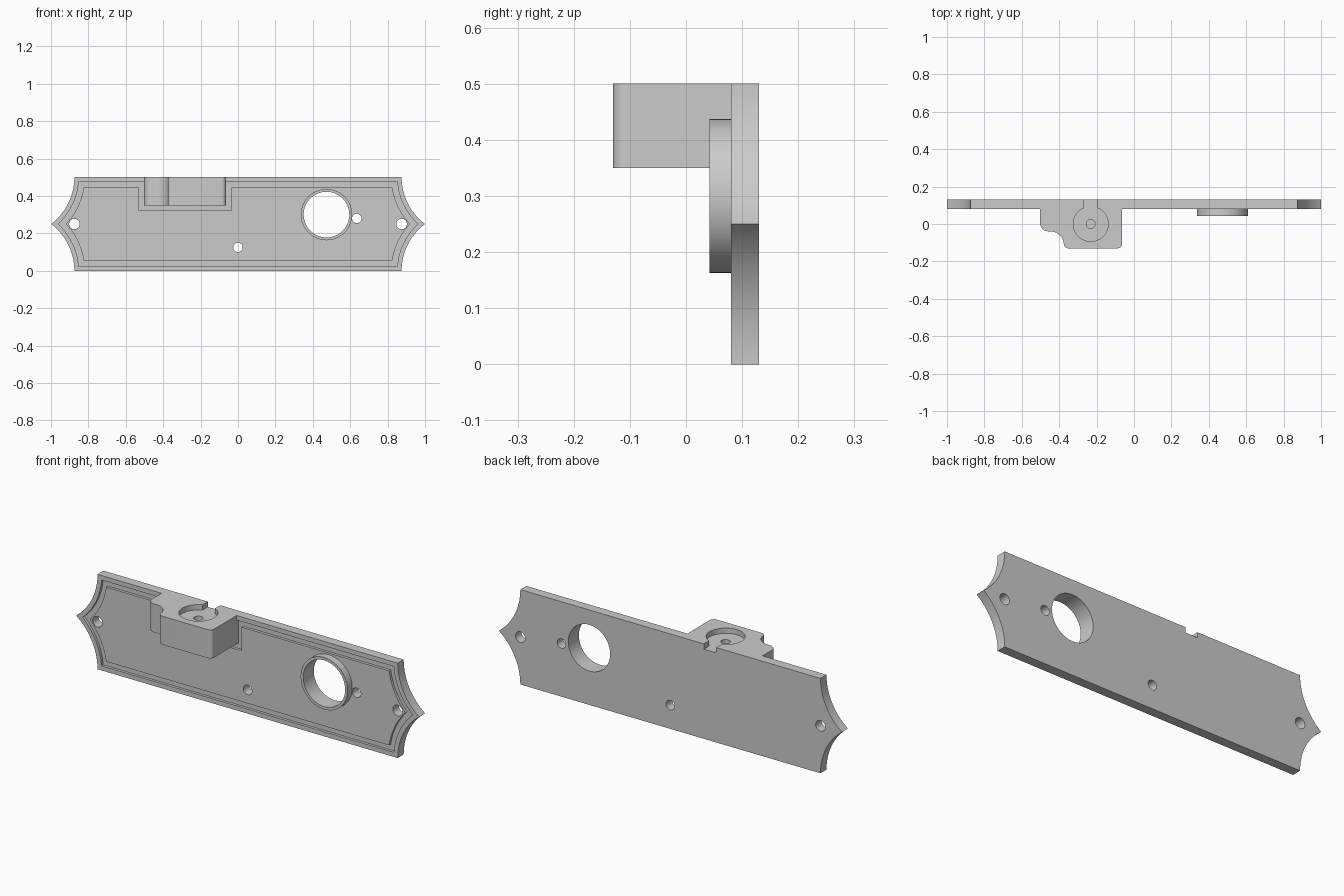
import bpy, bmesh
from math import sin, cos, pi, asin

if "Cube" in bpy.data.objects:
    bpy.data.objects.remove(bpy.data.objects["Cube"], do_unlink=True)

grey = bpy.data.materials.new("light grey")
grey.use_nodes = True
grey.diffuse_color = (0.6, 0.6, 0.6, 1)
grey.node_tree.nodes["Principled BSDF"].inputs["Base Color"].default_value = grey.diffuse_color

FRONT, BACK, TOP, MID = 0.08, 0.13, 0.5, 0.25


def arc(cx, cy, r, a0, a1, n=12):
    """Points on an arc, angles in units of pi."""
    angles = [pi * (a0 + (a1 - a0) * i / n) for i in range(n + 1)]
    return [(cx + r * cos(a), cy + r * sin(a)) for a in angles]


def circle(cx, cy, r, n=64):
    return arc(cx, cy, r, 0, 2, n)[:-1]


def outline(d, notch=()):
    """Plate outline inset by d: pointed ends made of concave arcs."""
    r = 0.3125 + d
    lower = arc(1.1875, 0, r, 1 - asin(d / r) / pi, 1 - asin(MID / r) / pi, 20)
    right = lower + [(x, TOP - z) for x, z in lower[-2::-1]]
    return right + list(notch) + [(-x, TOP - z) for x, z in right]


def finish(name, bm):
    bmesh.ops.recalc_face_normals(bm, faces=bm.faces)
    mesh = bpy.data.meshes.new(name)
    bm.to_mesh(mesh)
    bm.free()
    mesh.materials.append(grey)
    ob = bpy.data.objects.new(name, mesh)
    bpy.context.collection.objects.link(ob)
    return ob


def prism(name, pts, lo, hi, axis):
    """Extrude a 2D profile along y (front profile) or z (plan profile)."""
    place = (lambda p, d: (p[0], d, p[1])) if axis == "y" else (lambda p, d: (p[0], p[1], d))
    bm = bmesh.new()
    a, b = [[bm.verts.new(place(p, d)) for p in pts] for d in (lo, hi)]
    bm.faces.new(a)
    bm.faces.new(b)
    for i in range(len(pts)):
        bm.faces.new((a[i - 1], a[i], b[i], b[i - 1]))
    return finish(name, bm)


def combine(target, other, operation):
    """Apply a boolean and remove the helper."""
    other.hide_render = True
    mod = target.modifiers.new("bool", "BOOLEAN")
    mod.object, mod.operation, mod.solver = other, operation, "EXACT"
    bpy.context.view_layer.objects.active = target
    bpy.ops.object.modifier_apply(modifier=mod.name)
    bpy.data.objects.remove(other, do_unlink=True)


plate = prism("mounting_plate", outline(0), FRONT, BACK, "y")


# Shallow border groove that detours around the block
def border(d):
    g = d - 0.024
    x0, x1, z = -0.5 - g, -0.066 + g, 0.352 - g
    return outline(d, [(x1, TOP - d), (x1, z), (x0, z), (x0, TOP - d)])


bm = bmesh.new()
loops = [[bm.verts.new((x, y, z)) for x, z in border(d)]
         for d, y in ((0.024, 0), (0.054, 0), (0.054, FRONT + 0.014), (0.024, FRONT + 0.014))]
for k in range(4):
    a, b = loops[k - 1], loops[k]
    for i in range(len(a)):
        bm.faces.new((a[i - 1], a[i], b[i], b[i - 1]))
combine(plate, finish("groove_cutter", bm), "DIFFERENCE")

# Block with rounded corners and a scooped shoulder
block = ([(-0.502, 0.1)] + arc(-0.46, 0.003, 0.042, 1, 1.5)
         + arc(-0.448, -0.112, 0.073, 0.5, 0.06)
         + arc(-0.352, -0.107, 0.023, 1, 1.5, 8)
         + arc(-0.088, -0.106, 0.024, 1.5, 2, 8) + [(-0.064, 0.1)])
combine(plate, prism("block", block, 0.35, TOP, "z"), "UNION")

# Collar around the large bore
combine(plate, prism("collar", circle(0.473, 0.3, 0.137, 96), 0.042, 0.1, "y"), "UNION")

# Bore and screw holes through the plate
for x, z, r in ((0.473, 0.3, 0.122), (0.635, 0.28, 0.025), (0, 0.125, 0.025),
                (0.875, MID, 0.028), (-0.875, MID, 0.028)):
    combine(plate, prism("hole_cutter", circle(x, z, r), -0.2, 0.3, "y"), "DIFFERENCE")

# Round pocket, slot to the back and blind pin hole in the block's top
slot = [(-0.267, 0), (-0.195, 0), (-0.195, 0.2), (-0.267, 0.2)]
for pts, floor in ((circle(-0.231, 0, 0.093), 0.472), (slot, 0.472),
                   (circle(-0.231, 0, 0.023, 32), 0.4)):
    combine(plate, prism("pocket_cutter", pts, floor, 0.6, "z"), "DIFFERENCE")

# Smooth curves, crisp edges
bpy.ops.object.select_all(action="DESELECT")
plate.select_set(True)
bpy.context.view_layer.objects.active = plate
bpy.ops.object.shade_smooth_by_angle(angle=pi / 6)
